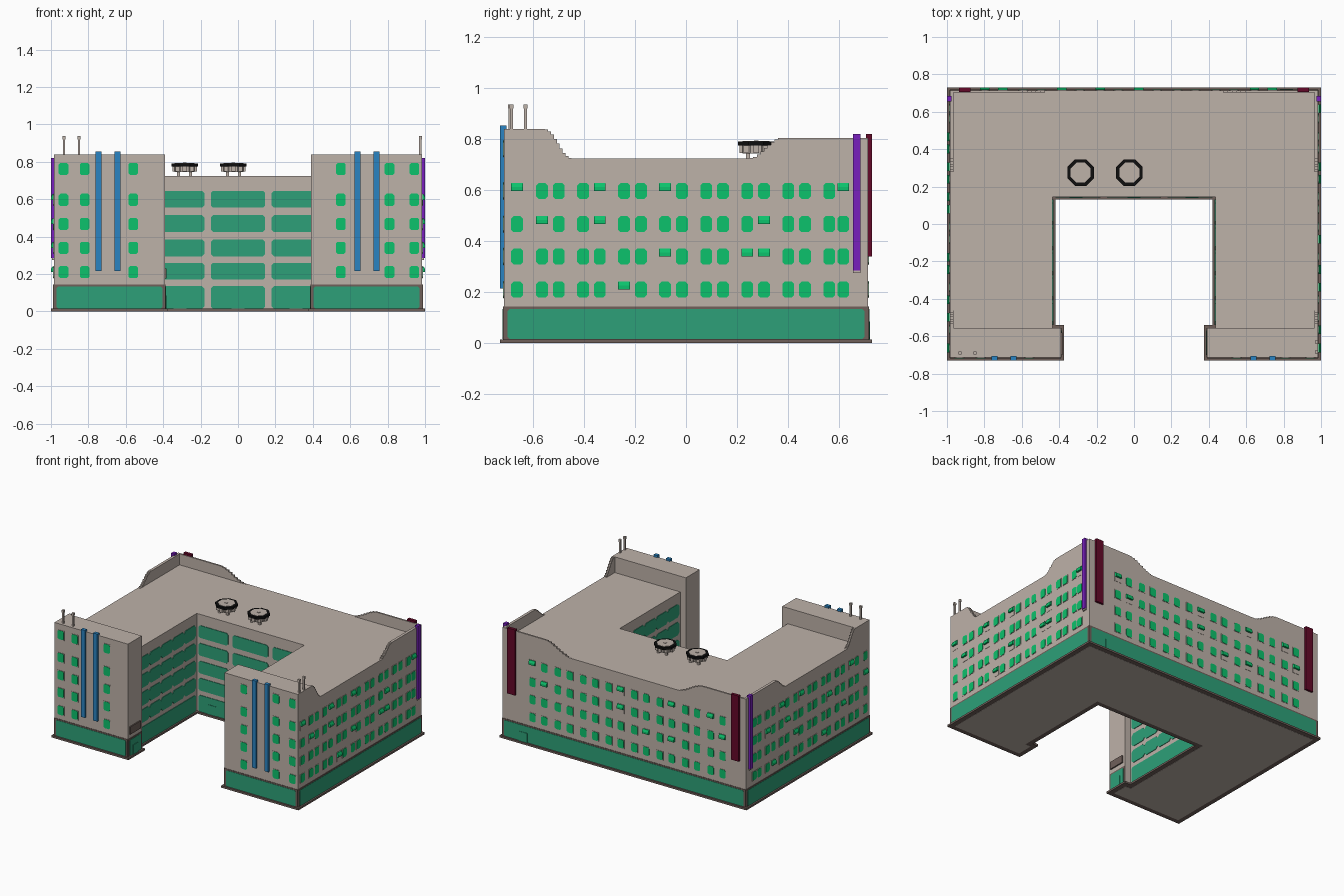
import bpy, bmesh, math
from mathutils import Vector as V

if "Cube" in bpy.data.objects:
    bpy.data.objects.remove(bpy.data.objects["Cube"], do_unlink=True)


def material(name, rgb):
    lin = [(c / 255 / 12.92) if c < 11 else ((c / 255 + 0.055) / 1.055) ** 2.4 for c in rgb]
    m = bpy.data.materials.new(name)
    m.use_nodes = True
    m.diffuse_color = (*lin, 1)
    m.node_tree.nodes["Principled BSDF"].inputs["Base Color"].default_value = (*lin, 1)
    return m


BEIGE = material("beige wall", (190, 178, 169))
BROWN = material("brown trim", (112, 96, 90))
TEAL = material("teal panel", (45, 160, 120))
GREEN = material("bright green glass", (12, 194, 108))
BLUE = material("blue", (42, 132, 194))
PURPLE = material("purple", (120, 32, 190))
RED = material("dark red", (100, 8, 40))
BLACK = material("black", (14, 14, 14))


def build(name, prisms, mat):
    """One object made of prisms, each a flat outline and an extrusion vector."""
    bm = bmesh.new()
    for outline, vec in prisms:
        low = [bm.verts.new(p) for p in outline]
        high = [bm.verts.new(V(p) + V(vec)) for p in outline]
        bm.faces.new(low[::-1])
        bm.faces.new(high)
        for i in range(len(low)):
            j = (i + 1) % len(low)
            bm.faces.new((low[i], low[j], high[j], high[i]))
    bmesh.ops.recalc_face_normals(bm, faces=bm.faces)
    me = bpy.data.meshes.new(name)
    bm.to_mesh(me)
    bm.free()
    me.materials.append(mat)
    ob = bpy.data.objects.new(name, me)
    bpy.context.collection.objects.link(ob)
    return ob


def slab(pts, z0, z1):
    return [(x, y, z0) for x, y in pts], (0, 0, z1 - z0)


def box(x0, x1, y0, y1, z0, z1):
    return slab([(x0, y0), (x1, y0), (x1, y1), (x0, y1)], z0, z1)


def u_plan(o):
    """U-shaped footprint grown outward by o."""
    half = [(0.435 - o, 0.145 - o), (0.435 - o, -0.555 + o), (0.39 - o, -0.555 + o),
            (0.39 - o, -0.715 - o), (0.985 + o, -0.715 - o), (0.985 + o, 0.715 + o)]
    return half + [(-x, y) for x, y in half[::-1]]


# Walls: origin, direction along the wall, outward normal
X, Y, Z = V((1, 0, 0)), V((0, 1, 0)), V((0, 0, 1))
FRONT, BACK = (-0.715 * Y, X, -Y), (0.715 * Y, X, Y)
EAST, WEST = (0.985 * X, Y, X), (-0.985 * X, Y, -X)
COURT = (0.145 * Y, X, -Y)
COURT_E, COURT_W = (0.435 * X, Y, -X), (-0.435 * X, Y, X)
INNER_E, INNER_W = (0.39 * X, Y, -X), (-0.39 * X, Y, X)


def plate(wall, u0, u1, z0, z1, n0, n1, cut=0.0):
    """Thin panel on a wall, optionally with clipped corners."""
    o, U, N = wall
    c = cut
    pts = [(u0, z0), (u1, z0), (u1, z1), (u0, z1)] if not c else [
        (u0 + c, z0), (u1 - c, z0), (u1, z0 + c), (u1, z1 - c),
        (u1 - c, z1), (u0 + c, z1), (u0, z1 - c), (u0, z0 + c)]
    return [o + U * u + Z * z + N * n0 for u, z in pts], N * (n1 - n0)


def awning(wall, u, z, w, h):
    o, U, N = wall
    pts = [(0, z + h / 2), (0.007, z + h / 2), (0.015, z + h * 0.25), (0.015, z), (0, z)]
    return [o + U * (u - w / 2) + Z * a + N * n for n, a in pts], U * w


def windows(name, wall, cols, rows, w, h, shaded=()):
    frames, panes, shades = [], [], []
    for ci, u in enumerate(cols):
        for ri, z in enumerate(rows):
            frames.append(plate(wall, u - w / 2 - .002, u + w / 2 + .002,
                                z - h / 2 - .002, z + h / 2 + .002, 0, 0.002))
            if (ci, ri) in shaded:
                shades.append(awning(wall, u, z, w, h))
            else:
                panes.append(plate(wall, u - w / 2, u + w / 2, z - h / 2, z + h / 2,
                                   0.001, 0.004, 0.009))
    build(name + "_window_frames", frames, BEIGE)
    build(name + "_window_panes", panes, GREEN)
    if shades:
        build(name + "_awnings", shades, GREEN)


# Foundation and main body
build("foundation", [slab(u_plan(0.015), 0.001, 0.015)], BROWN)
build("underside", [slab(u_plan(-0.02), 0, 0.003)], BEIGE)
build("main_body", [slab(u_plan(0), 0.015, 0.725)], BEIGE)
build("front_towers", [box(*xs, -0.715, -0.555, 0.725, 0.84)
                       for xs in ((-0.985, -0.39), (0.39, 0.985))], BEIGE)


# Stepped parapets
def steps(a, b, z0, z1, n=9):
    pts = []
    for i in range(n):
        t = (i + 0.5) / n
        z = z0 + (z1 - z0) * t * t * (3 - 2 * t)
        pts += [(a + (b - a) * i / n, z), (a + (b - a) * (i + 1) / n, z)]
    return pts


def ramp(a, b, end, top):
    return [(a, 0.725)] + steps(a, b, 0.725, top) + [(b, top), (end, top), (end, 0.725)]


parapets = []
for s in (-1, 1):
    for prof in (ramp(0.25, 0.375, 0.715, 0.805), ramp(-0.45, -0.553, -0.555, 0.84)):
        parapets.append(([(s * 0.985, y, z) for y, z in prof], (-s * 0.02, 0, 0)))
    parapets.append(([(s * x, 0.715, z) for x, z in ramp(0.43, 0.64, 0.965, 0.805)],
                     (0, -0.012, 0)))
build("stepped_parapets", parapets, BEIGE)

# Ground floor: brown surround with teal panels
ground = [(FRONT, -0.985, -0.39), (FRONT, 0.39, 0.985), (BACK, -0.985, 0.985),
          (EAST, -0.715, 0.715), (WEST, -0.715, 0.715),
          (INNER_E, -0.715, -0.555), (INNER_W, -0.715, -0.555)]
build("ground_floor_surround", [plate(w, a, b, 0.015, 0.143, 0, 0.003) for w, a, b in ground], BROWN)
build("ground_floor_panels", [plate(w, a + .015, b - .015, 0.017, 0.133, 0.001, 0.005, 0.008)
                              for w, a, b in ground], TEAL)

# Courtyard glazing
ROWS = [0.21, 0.34, 0.467, 0.597]
bays = [(-0.42, -0.18), (-0.145, 0.145), (0.18, 0.42)]
glass = [plate(COURT, a, b, z - 0.045, z + 0.045, 0, 0.004, 0.012)
         for a, b in bays for z in (0.215, 0.34, 0.47, 0.6)]
glass += [plate(COURT, a, b, 0.015, 0.135, 0, 0.004, 0.012) for a, b in bays]
for wall in (COURT_E, COURT_W):
    glass.append(plate(wall, -0.54, 0.13, 0.015, 0.135, 0, 0.004, 0.01))
    for i in range(5):
        y = -0.54 + 0.134 * i
        glass += [plate(wall, y, y + 0.134, z - 0.048, z + 0.048, 0, 0.004, 0.018)
                  for z in (0.215, 0.34, 0.47, 0.6)]
build("courtyard_glazing", glass, TEAL)

# Doors
doors = [plate(COURT, x - 0.034, x + 0.034, 0.015, 0.085, 0.002, 0.007) for x in (-0.31, 0, 0.31)]
doors.append(plate(BACK, 0.78, 0.85, 0.015, 0.085, 0.002, 0.008))
doors.append(plate(INNER_W, -0.665, -0.605, 0.015, 0.085, 0.002, 0.008))
build("doors", doors, TEAL)
build("side_entrance_sign", [plate(INNER_W, -0.7, -0.58, 0.175, 0.23, 0, 0.009)], BROWN)

# Outer windows
side_cols = [-0.663]
for i in range(8):
    y = -0.565 + 0.161 * i
    side_cols += [y, y + (0.066 if i < 7 else 0.055)]
windows("east", EAST, side_cols, ROWS, 0.046, 0.062,
        {(0, 3), (4, 3), (7, 3), (16, 3), (1, 2), (4, 2), (12, 2), (7, 1), (11, 1), (12, 1), (5, 0)})
windows("west", WEST, side_cols, ROWS, 0.046, 0.062,
        {(0, 2), (2, 3), (3, 1), (5, 2), (6, 0), (9, 3), (10, 1), (11, 2), (12, 3), (13, 0), (14, 2)})
back_cols = [-0.75 + 0.206 * i + d for i in range(8) for d in (-0.048, 0.048)]
windows("back", BACK, back_cols, ROWS, 0.05, 0.062,
        {(0, 2), (1, 3), (4, 3), (4, 1), (6, 1), (8, 3), (8, 2), (14, 2), (15, 3)})
windows("front", FRONT, [-0.933, -0.82, -0.56, 0.55, 0.81, 0.943], ROWS + [0.762], 0.052, 0.065)

# Coloured vertical banners
build("blue_columns", [box(x - 0.016, x + 0.016, -0.73, -0.705, 0.215, 0.855)
                       for x in (-0.745, -0.645, 0.64, 0.74)], BLUE)
build("red_banners", [box(x - 0.031, x + 0.031, 0.707, 0.73, 0.34, 0.82) for x in (-0.905, 0.905)], RED)
build("purple_banners", [box(min(s * 0.975, s), max(s * 0.975, s), 0.655, 0.685, 0.285, 0.82)
                         for s in (-1, 1)], PURPLE)
build("purple_banner_brackets", [box(min(s * .984, s * .995), max(s * .984, s * .995), .655, .685, .275, .285)
                                 for s in (-1, 1)], BEIGE)

# Chimney pipes
pipes = []
for x, y in ((-0.93, -0.69), (-0.85, -0.69), (0.975, -0.685), (0.975, -0.63)):
    pipes += [box(x - 0.006, x + 0.006, y - 0.006, y + 0.006, 0.84, 0.92),
              box(x - 0.008, x + 0.008, y - 0.008, y + 0.008, 0.92, 0.937)]
build("chimney_pipes", pipes, BEIGE)


# Rooftop vents
def octagon(cx, cy, r):
    return [(cx + r * math.cos(math.radians(a + 22.5)), cy + r * math.sin(math.radians(a + 22.5)))
            for a in range(0, 360, 45)]


for name, cx in (("west", -0.285), ("east", -0.025)):
    cy = 0.275
    body = [slab(octagon(cx, cy, 0.058), 0.745, 0.793)]
    for k in range(8):
        a = math.radians(45 * k)
        x, y = cx + 0.055 * math.cos(a), cy + 0.055 * math.sin(a)
        body.append(box(x - 0.011, x + 0.011, y - 0.011, y + 0.011, 0.747, 0.776))
    for dx in (-0.032, 0.032):
        for dy in (-0.032, 0.032):
            body.append(box(cx + dx - .008, cx + dx + .008, cy + dy - .008, cy + dy + .008, .725, .745))
    body.append(box(cx - 0.009, cx + 0.009, cy - 0.009, cy + 0.009, 0.793, 0.796))
    build(name + "_roof_vent", body, BEIGE)
    build(name + "_roof_vent_rim", [slab(octagon(cx, cy, 0.077), 0.775, 0.791)], BLACK)
